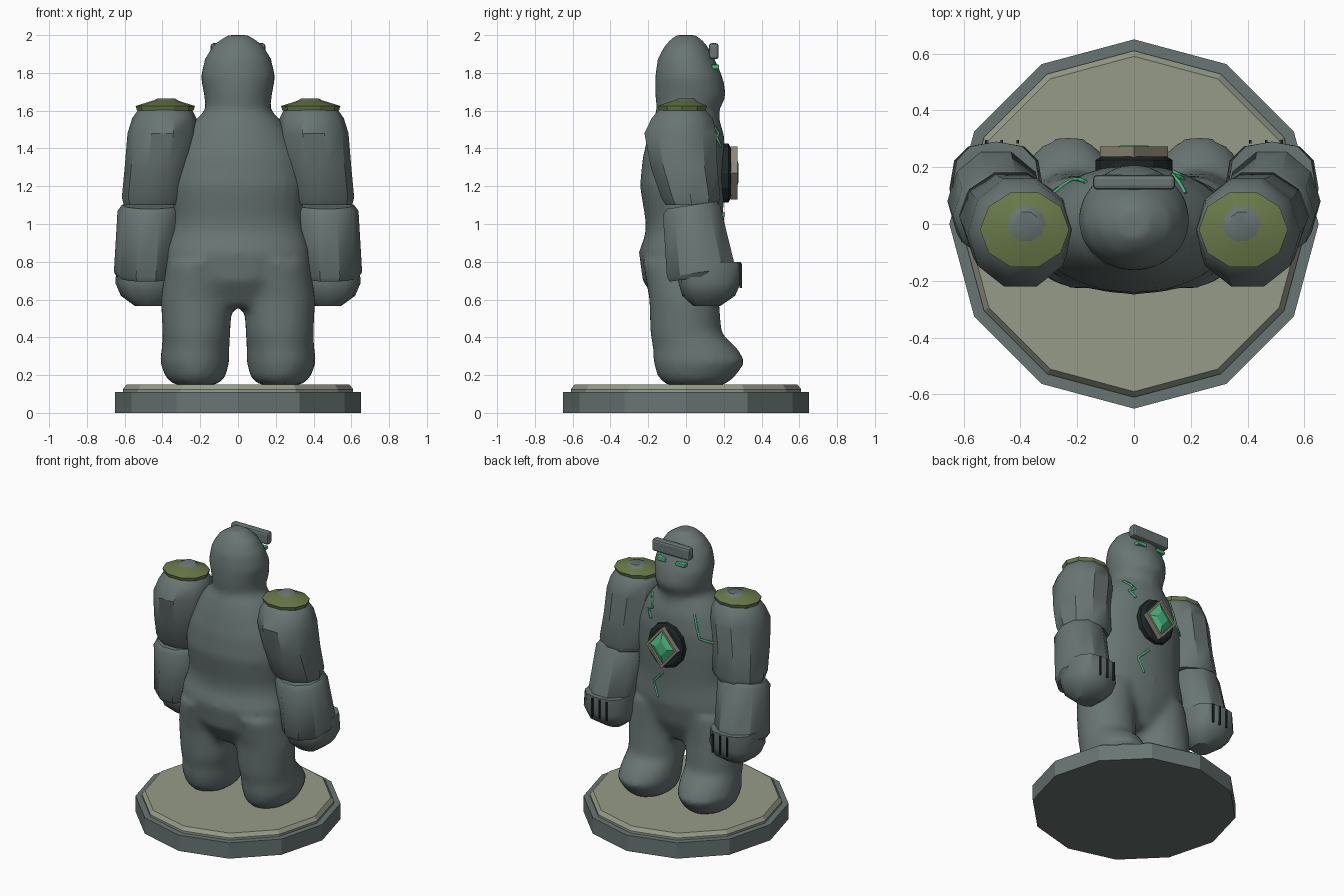
import bpy, bmesh, math
from mathutils import Vector

if "Cube" in bpy.data.objects:
    bpy.data.objects.remove(bpy.data.objects["Cube"])


def material(name, rgb):
    m = bpy.data.materials.new(name)
    m.use_nodes = True
    m.diffuse_color = (*rgb, 1)
    m.node_tree.nodes["Principled BSDF"].inputs["Base Color"].default_value = (*rgb, 1)
    return m


stone = material("grey stone", (.14, .18, .173))
pale = material("pale stone", (.3, .33, .25))
moss = material("moss", (.14, .19, .065))
glow = material("green crystal", (.07, .47, .22))
dark = material("dark stone", (.014, .02, .02))
bronze = material("dull bronze", (.27, .25, .18))


def finish(bm, name, mat, angle=35):
    bmesh.ops.recalc_face_normals(bm, faces=bm.faces)
    mesh = bpy.data.meshes.new(name)
    bm.to_mesh(mesh)
    bm.free()
    mesh.materials.append(mat)
    if angle:
        mesh.shade_smooth()
        mesh.set_sharp_from_angle(angle=math.radians(angle))
    ob = bpy.data.objects.new(name, mesh)
    bpy.context.collection.objects.link(ob)
    return ob


def add_loft(bm, rings, segs, power=1, tilt=0, closed=False):
    """Skin rings given as (z, centre x, centre y, radius x, radius y)."""
    loops = []
    for z, cx, cy, rx, ry in rings:
        loop = []
        for i in range(segs):
            a = math.tau * i / segs
            c, s = math.cos(a), math.sin(a)
            x = rx * math.copysign(abs(c) ** power, c)
            y = ry * math.copysign(abs(s) ** power, s)
            loop.append(bm.verts.new((cx + x, cy + y, z + tilt * y)))
        loops.append(loop)
    pairs = list(zip(loops, loops[1:]))
    if closed:
        pairs.append((loops[-1], loops[0]))
    else:
        bm.faces.new(loops[0])
        bm.faces.new(loops[-1])
    for a, b in pairs:
        for i in range(segs):
            j = (i + 1) % segs
            bm.faces.new((a[i], a[j], b[j], b[i]))


def loft(name, mat, rings, segs, angle=35, **options):
    bm = bmesh.new()
    add_loft(bm, rings, segs, **options)
    return finish(bm, name, mat, angle)


def box(name, mat, centre, size, bevel=0):
    bm = bmesh.new()
    bmesh.ops.create_cube(bm, size=1)
    bmesh.ops.scale(bm, vec=size, verts=bm.verts)
    if bevel:
        bmesh.ops.bevel(bm, geom=bm.edges[:], offset=bevel, segments=2, profile=.5, affect='EDGES')
    ob = finish(bm, name, mat, 0)
    ob.location = centre
    return ob


def mirrored(rings, s):
    return [(z, cx * s, cy, rx, ry) for z, cx, cy, rx, ry in rings]


def round_rings(*rows):
    return [(z, 0, 0, r, r) for z, r in rows]


# Twelve-sided plinth
loft("plinth", stone, round_rings((0, .65), (.11, .65)), 12, 0)
loft("plinth_top", pale, round_rings((.11, .61), (.125, .61), (.15, .59)), 12, 0)

# Fused torso, head and legs
torso = [(.56, 0, -.02, .2, .12), (.7, 0, -.03, .33, .2), (.85, 0, -.025, .385, .225),
         (.95, 0, -.01, .355, .205), (1.02, 0, -.01, .34, .205), (1.2, 0, -.02, .355, .225),
         (1.35, 0, -.01, .335, .22), (1.48, 0, 0, .275, .2), (1.56, 0, 0, .22, .175),
         (1.6, 0, .01, .17, .165), (1.68, 0, .025, .18, .19), (1.78, 0, .015, .2, .18),
         (1.88, 0, 0, .175, .15), (1.95, 0, 0, .13, .11), (2.0, 0, 0, .06, .06)]
leg = [(.15, .225, .05, .12, .16), (.19, .225, .055, .16, .205), (.27, .23, .07, .185, .245),
       (.34, .225, .05, .18, .225), (.42, .22, .0, .18, .19), (.6, .22, -.01, .19, .185),
       (.8, .2, -.03, .18, .2)]
bm = bmesh.new()
add_loft(bm, torso, 24)
for s in (1, -1):
    add_loft(bm, mirrored(leg, s), 24)
body = finish(bm, "body", stone)
remesh = body.modifiers.new("fuse", 'REMESH')
remesh.mode = 'VOXEL'
remesh.voxel_size = .025
remesh.use_smooth_shade = True
smooth = body.modifiers.new("soften", 'SMOOTH')
smooth.factor = .5
smooth.iterations = 5

# Arms, shoulder caps and fists
upper = [(1.1, .44, .03, .165, .145), (1.14, .435, .025, .18, .165), (1.3, .42, -.01, .18, .185),
         (1.48, .4, -.03, .185, .2), (1.56, .39, -.02, .17, .17), (1.61, .385, -.02, .14, .125),
         (1.665, .38, 0, .045, .045)]
fore = [(.72, .485, .08, .155, .175), (.745, .487, .08, .17, .19), (1.07, .468, .03, .17, .16),
        (1.1, .465, .03, .15, .14)]
fist = [(.565, .475, .11, .07, .07), (.62, .48, .12, .14, .14), (.69, .485, .125, .165, .165),
        (.8, .485, .125, .155, .165)]
cap = [(1.6, .385, -.02, .15, .13), (1.625, .385, -.02, .157, .138), (1.655, .385, -.01, .06, .055)]
for side, s in (("left", 1), ("right", -1)):
    loft(side + "_upper_arm", stone, mirrored(upper, s), 10)
    loft(side + "_forearm", stone, mirrored(fore, s), 10, tilt=.15)
    loft(side + "_fist", stone, mirrored(fist, s), 12, power=.75)
    loft(side + "_shoulder_moss", moss, mirrored(cap, s), 10, 20)
    for i in range(3):
        box(f"{side}_finger_gap_{i + 1}", dark, (s * (.41 + .055 * i), .29, .725), (.009, .012, .13))

# Brow and eyes
box("brow", stone, (0, .147, 1.915), (.29, .052, .085), .015)
for side, s in (("left", 1), ("right", -1)):
    box(side + "_eye", glow, (s * .075, .155, 1.832), (.07, .04, .024), .005)


# Chest crystal in its setting, facing the same way as the eyes
def chest_part(name, mat, rows, segs, **options):
    ob = loft(name, mat, [(d, 0, 0, rx, rz) for d, rx, rz in rows], segs, 0, **options)
    ob.rotation_euler.x = -math.pi / 2
    ob.location.z = 1.27


chest_part("chest_disc", dark, [(.17, .135, .155), (.225, .135, .155), (.238, .115, .13)], 12)
chest_part("crystal_frame", bronze, [(.235, .12, .14), (.272, .12, .14), (.272, .1, .117),
                                     (.235, .1, .117)], 4, closed=True)
chest_part("crystal", glow, [(.23, .1, .117), (.255, .1, .117), (.277, .045, .053)], 4)

# Glowing cracks laid on the chest surface
bpy.context.view_layer.update()
surface = body.evaluated_get(bpy.context.evaluated_depsgraph_get())
cracks = {"upper_crack": [(.18, 1.55), (.135, 1.48), (.175, 1.46), (.14, 1.41)],
          "side_crack": [(-.17, 1.5), (-.215, 1.35), (-.285, 1.32)],
          "belly_crack": [(.04, 1.06), (.12, .98), (.08, .88)]}
for name, path in cracks.items():
    points = []
    for (x0, z0), (x1, z1) in zip(path, path[1:]):
        for t in (0, .5, 1):
            x, z = x0 + (x1 - x0) * t, z0 + (z1 - z0) * t
            hit, spot, _, _ = surface.ray_cast(Vector((x, 1, z)), Vector((0, -1, 0)))
            if t == 0 and points:
                continue
            points.append((x, spot.y + .004 if hit else .2, z))
    curve = bpy.data.curves.new(name, 'CURVE')
    curve.dimensions = '3D'
    curve.bevel_depth = .008
    curve.bevel_resolution = 0
    curve.use_fill_caps = True
    spline = curve.splines.new('POLY')
    spline.points.add(len(points) - 1)
    for p, co in zip(spline.points, points):
        p.co = (*co, 1)
    curve.materials.append(glow)
    bpy.context.collection.objects.link(bpy.data.objects.new(name, curve))
